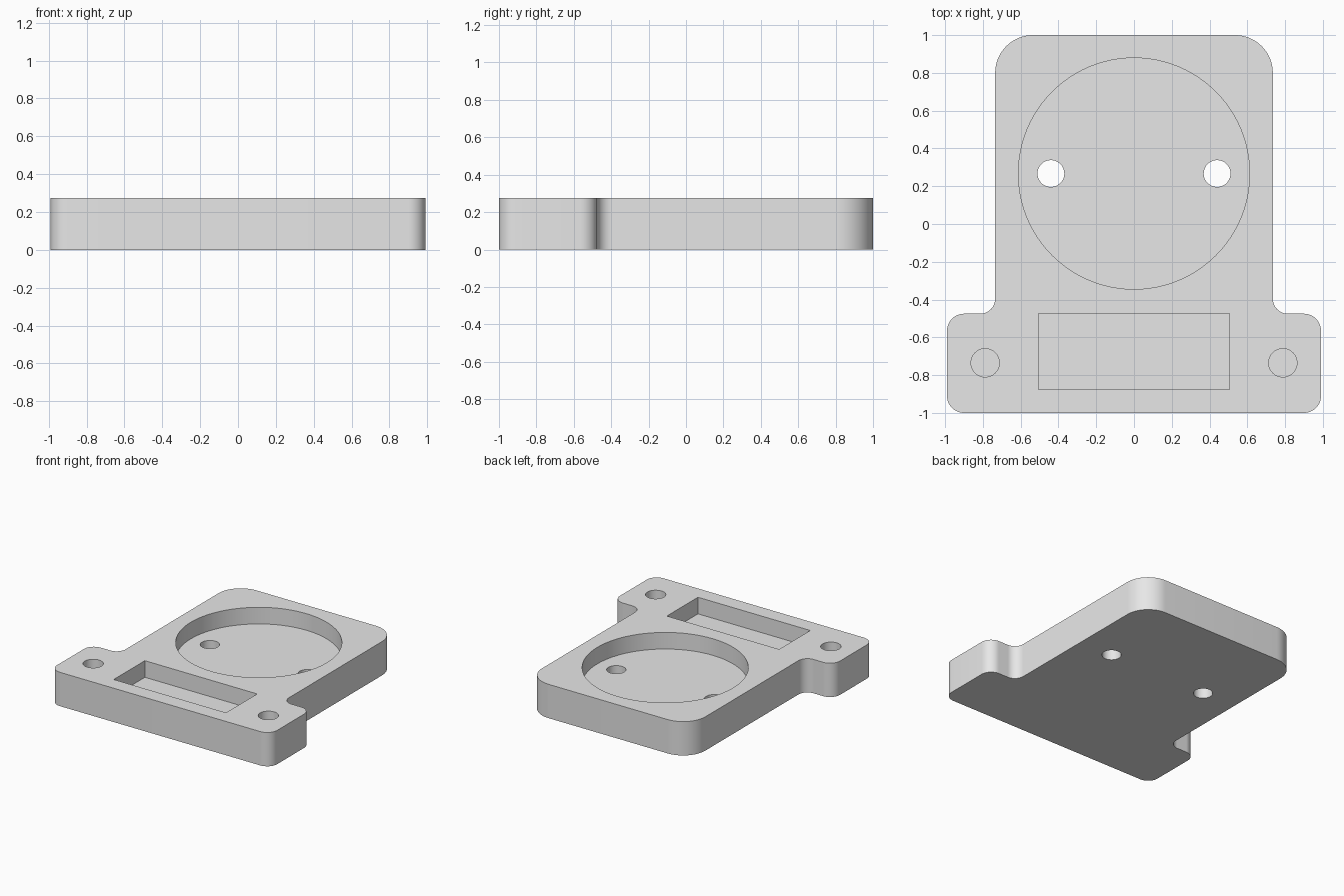
import bpy, bmesh
from math import radians, cos, sin

cube = bpy.data.objects.get("Cube")
if cube:
    bpy.data.objects.remove(cube, do_unlink=True)

THICK = 0.275        # plate thickness
FLOOR = 0.14         # height of the pocket floors
TOP = THICK + 0.1    # cutters stick out past the plate

grey = bpy.data.materials.new("plain grey")
grey.use_nodes = True
grey.diffuse_color = (0.8, 0.8, 0.8, 1)
grey.node_tree.nodes["Principled BSDF"].inputs["Base Color"].default_value = (0.8, 0.8, 0.8, 1)


def arc(cx, cy, r, start, end, steps):
    angles = [radians(start + (end - start) * i / steps) for i in range(steps + 1)]
    return [(cx + r * cos(a), cy + r * sin(a)) for a in angles]


def prism(name, outline, low, high):
    """Extrude a closed outline between two heights."""
    bm = bmesh.new()
    face = bm.faces.new([bm.verts.new((x, y, low)) for x, y in outline])
    sides = bmesh.ops.extrude_face_region(bm, geom=[face], use_keep_orig=True)
    moved = [v for v in sides["geom"] if isinstance(v, bmesh.types.BMVert)]
    bmesh.ops.translate(bm, verts=moved, vec=(0, 0, high - low))
    bmesh.ops.recalc_face_normals(bm, faces=bm.faces)
    mesh = bpy.data.meshes.new(name)
    bm.to_mesh(mesh)
    bm.free()
    mesh.materials.append(grey)
    obj = bpy.data.objects.new(name, mesh)
    bpy.context.collection.objects.link(obj)
    return obj


def disc(name, x, y, r, low, steps=48):
    return prism(name, arc(x, y, r, 0, 360, steps)[:-1], low, TOP)


# Plate outline: right half with mounting ear, mirrored to the left
half = (arc(0.9, -0.91, 0.09, -90, 0, 12)
        + arc(0.9, -0.565, 0.09, 0, 90, 12)
        + arc(0.815, -0.395, 0.08, 270, 180, 12)
        + arc(0.535, 0.8, 0.2, 0, 90, 16))
plate = prism("base_plate", half + [(-x, y) for x, y in reversed(half)], 0, THICK)

# Pockets and holes
x, back, front = 0.505, -0.475, -0.875
cutters = [
    disc("round_pocket", 0, 0.267, 0.612, FLOOR, 96),
    prism("rectangular_pocket", [(-x, front), (x, front), (x, back), (-x, back)], FLOOR, TOP),
]
for side in (-1, 1):
    cutters.append(disc("through_hole", side * 0.44, 0.267, 0.071, -0.1))
    cutters.append(disc("ear_hole", side * 0.788, -0.735, 0.075, 0.08))

bpy.ops.object.select_all(action='DESELECT')
bpy.context.view_layer.objects.active = plate
plate.select_set(True)
for cutter in cutters:
    cutter.hide_render = True
    cut = plate.modifiers.new(cutter.name, 'BOOLEAN')
    cut.operation = 'DIFFERENCE'
    cut.solver = 'EXACT'
    cut.object = cutter
    bpy.ops.object.modifier_apply(modifier=cut.name)
    bpy.data.objects.remove(cutter, do_unlink=True)

bpy.ops.object.shade_smooth_by_angle(angle=radians(30))
